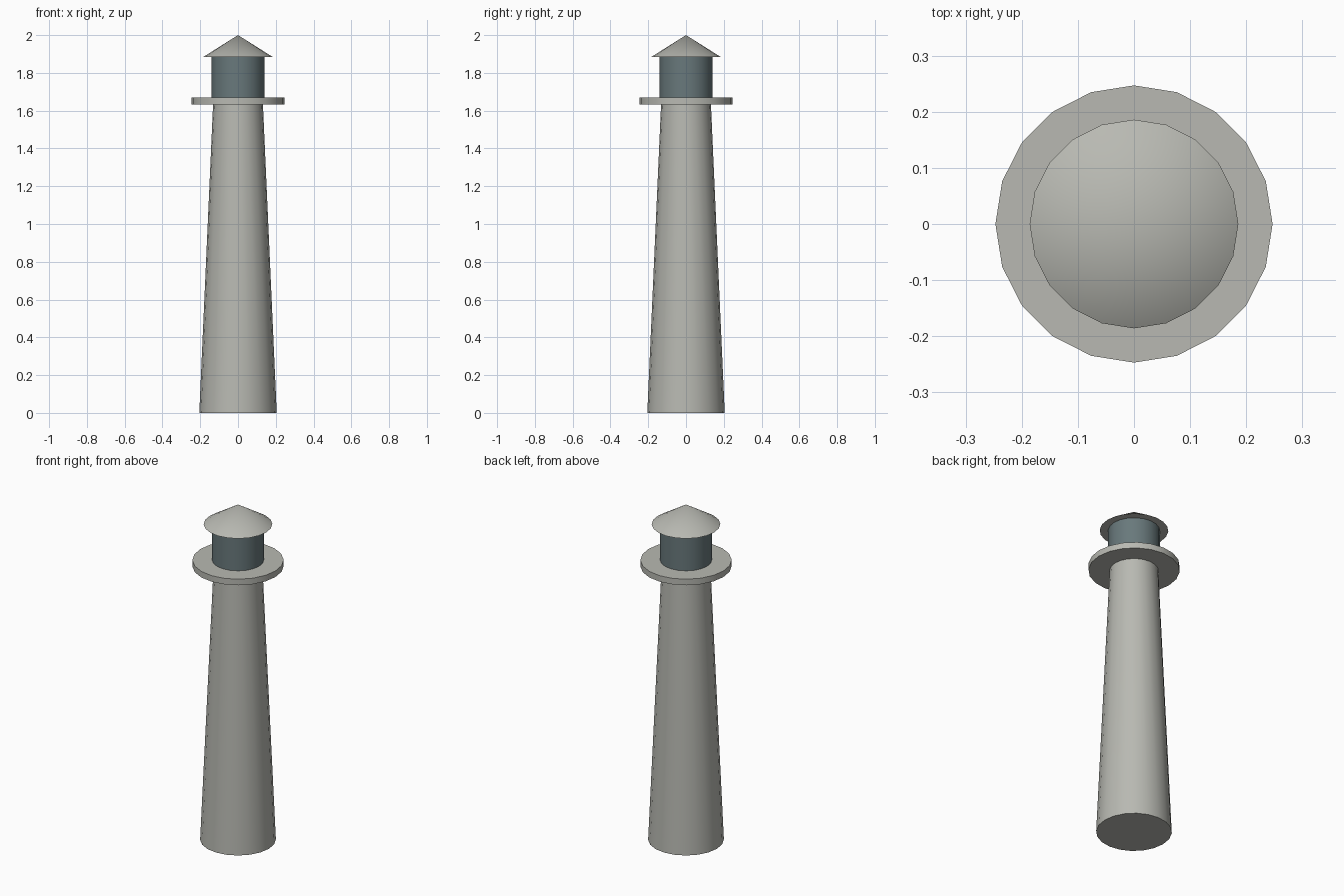
import bpy
import math

cube = bpy.data.objects.get("Cube")
if cube:
    bpy.data.objects.remove(cube, do_unlink=True)


def make_material(name, color):
    mat = bpy.data.materials.new(name)
    mat.use_nodes = True
    mat.diffuse_color = color
    mat.node_tree.nodes["Principled BSDF"].inputs["Base Color"].default_value = color
    return mat


def round_part(name, z0, z1, r0, r1, mat):
    """Upright twenty-sided cylinder or cone between two heights."""
    bpy.ops.mesh.primitive_cone_add(vertices=20, radius1=r0, radius2=r1,
                                    depth=z1 - z0, location=(0, 0, (z0 + z1) / 2))
    obj = bpy.context.object
    obj.name = name
    obj.data.materials.append(mat)
    bpy.ops.object.shade_smooth_by_angle(angle=math.radians(35))
    return obj


stone = make_material("pale stone grey", (0.48, 0.485, 0.445, 1))
glass = make_material("dark slate glass", (0.14, 0.19, 0.20, 1))

# Tapered shaft, walkway disc, lantern and pointed cap
round_part("tower", 0.0, 1.633, 0.205, 0.132, stone)
round_part("gallery", 1.633, 1.669, 0.247, 0.247, stone)
round_part("lantern_room", 1.669, 1.883, 0.14, 0.14, glass)
round_part("roof", 1.883, 2.0, 0.186, 0.0, stone)
